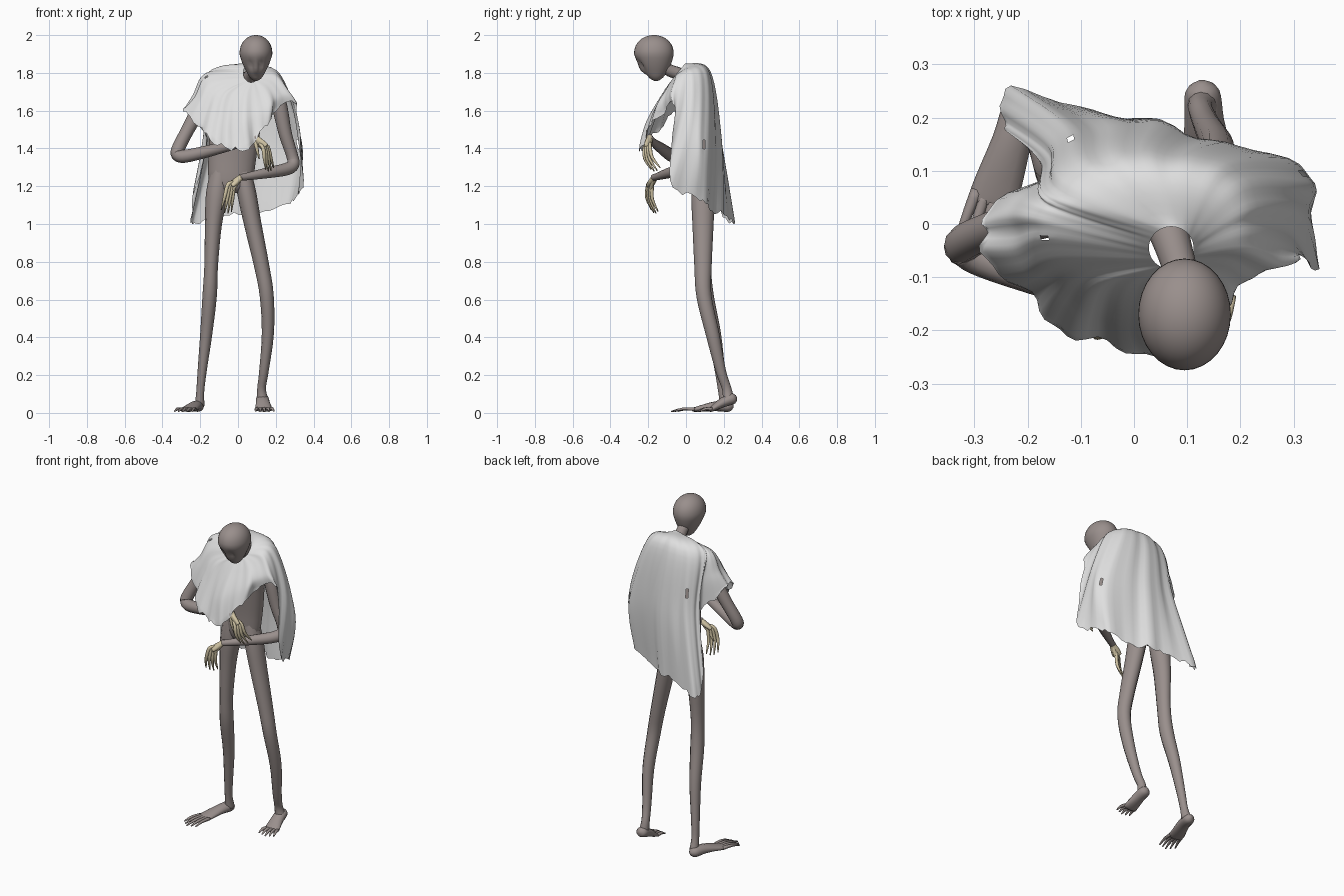
import bpy, bmesh, math, random
from mathutils import Vector
random.seed(4)


def material(name, rgb):
    m = bpy.data.materials.new(name)
    m.diffuse_color = (*rgb, 1)
    return m


SKIN = material("grey brown skin", (0.32, 0.275, 0.263))
CLOTH = material("pale cloth", (0.74, 0.74, 0.74))
BONE = material("tan hands", (0.63, 0.55, 0.37))


def finish(name, bm, mat, fix=True):
    if fix:
        bmesh.ops.recalc_face_normals(bm, faces=bm.faces)
    for f in bm.faces:
        f.smooth = True
    me = bpy.data.meshes.new(name)
    bm.to_mesh(me)
    bm.free()
    me.materials.append(mat)
    ob = bpy.data.objects.new(name, me)
    bpy.context.collection.objects.link(ob)
    return ob


def spline(p, sub, closed=False):
    """Catmull-Rom points through a list of vectors of any size."""
    n, out = len(p), []
    get = (lambda i: p[i % n]) if closed else (lambda i: p[min(max(i, 0), n - 1)])
    for i in range(n if closed else n - 1):
        a, b, c, d = (get(i + k) for k in (-1, 0, 1, 2))
        for s in range(sub):
            t = s / sub
            out.append(0.5 * (2 * b + (c - a) * t + (2 * a - 5 * b + 4 * c - d) * t * t
                              + (3 * b - a - 3 * c + d) * t ** 3))
    return out if closed else out + [p[-1]]


def add_tube(bm, sections, ref=(0, 1, 0), sides=12, sub=4):
    """Sections are (x, y, z, half width, half depth)."""
    sec = spline([Vector(s if len(s) == 5 else (*s, s[3])) for s in sections], sub)
    pts = [Vector(s[:3]) for s in sec]
    rings = []
    for i, s in enumerate(sec):
        t = pts[min(i + 1, len(pts) - 1)] - pts[max(i - 1, 0)]
        u = Vector(ref).cross(t).normalized()
        v = t.cross(u).normalized()
        rings.append([bm.verts.new(pts[i] + u * s[3] * math.cos(a) + v * s[4] * math.sin(a))
                      for a in (2 * math.pi * k / sides for k in range(sides))])
    for r, q in zip(rings, rings[1:]):
        for k in range(sides):
            m = (k + 1) % sides
            bm.faces.new((r[k], r[m], q[m], q[k]))
    bm.faces.new(rings[0])
    bm.faces.new(rings[-1])


def tube(name, sections, mat=SKIN, **kw):
    bm = bmesh.new()
    add_tube(bm, sections, **kw)
    return finish(name, bm, mat)


# Torso, neck
tube("torso", [(-0.035, .09, 1.16, .04, .03), (-0.04, .09, 1.21, .11, .058), (-0.03, .09, 1.36, .127, .07),
               (-0.01, .07, 1.55, .135, .07), (.01, .05, 1.68, .14, .065), (.03, .04, 1.77, .07, .045),
               (.03, .035, 1.80, .02, .02)], sides=20)
tube("neck", [(.04, .06, 1.73, .05), (.07, -.03, 1.79, .036), (.09, -.10, 1.82, .032), (.095, -.15, 1.87, .035)],
     ref=(0, 0, 1))

# Legs
tube("left_leg", [(-.085, .09, 1.33, .045, .05), (-.11, .09, 1.17, .058, .062), (-.13, .09, 1.0, .045, .055),
                  (-.142, .09, .78, .036, .043), (-.15, .105, .62, .038, .042), (-.168, .15, .42, .032, .035),
                  (-.19, .18, .22, .024, .027), (-.2, .195, .11, .021, .024), (-.203, .21, .04, .026, .03)])
tube("right_leg", [(.015, .09, 1.33, .04, .05), (.045, .09, 1.17, .05, .062), (.078, .09, 1.0, .046, .056),
                   (.125, .09, .78, .04, .046), (.152, .095, .62, .037, .04), (.158, .14, .42, .032, .036),
                   (.137, .185, .22, .025, .027), (.125, .215, .13, .023, .025), (.13, .225, .07, .03, .03)])


# Feet with five splayed toes
def foot(name, heel, instep, ball, toe):
    bm = bmesh.new()
    second = Vector(heel).lerp(Vector(instep), .25)
    add_tube(bm, [heel + (.008, .008), (*second, .032, .029), instep + (.037, .026), ball + (.046, .014),
                  (*Vector(ball).lerp(Vector(toe), .15), .04, .009)], ref=(0, 0, 1))
    b, t = Vector(ball), Vector(toe)
    side = (t - b).cross(Vector((0, 0, 1))).normalized()
    for i in range(5):
        o = side * (i - 2)
        tip = t + o * .024 - (t - b) * .09 * abs(i - 2)
        mid = (b + o * .018).lerp(tip, .55) + Vector((0, 0, .008))
        add_tube(bm, [(*(b + o * .017), .012, .01), (*mid, .009, .008), (*tip, .004, .004)],
                 ref=(0, 0, 1), sides=6, sub=3)
    finish(name, bm, SKIN)


foot("left_foot", (-.205, .25, .035), (-.23, .155, .035), (-.262, .055, .019), (-.295, -.078, .007))
foot("right_foot", (.127, .268, .085), (.132, .195, .055), (.137, .135, .02), (.142, .06, .007))

# Arms
tube("left_arm", [(-.12, .03, 1.72, .045), (-.19, .01, 1.63, .042), (-.265, -.01, 1.5, .035),
                  (-.318, -.035, 1.395, .035), (-.315, -.05, 1.362, .034), (-.26, -.075, 1.362, .034),
                  (-.1, -.13, 1.4, .029), (.04, -.175, 1.435, .02), (.1, -.195, 1.46, .018)])
tube("right_arm", [(.17, .02, 1.74, .045), (.215, .005, 1.64, .042), (.25, .01, 1.48, .035),
                   (.287, .02, 1.36, .031), (.292, .01, 1.315, .033), (.255, -.02, 1.29, .033),
                   (.15, -.09, 1.27, .028), (.04, -.155, 1.25, .019), (.01, -.17, 1.247, .018)])


# Thin hanging hands
def hand(name, wrist, knuckle, tip, spread):
    bm = bmesh.new()
    w, k, t, s = map(Vector, (wrist, knuckle, tip, spread))
    add_tube(bm, [(*w, .017, .017), (*w.lerp(k, .6), .026, .015), (*k, .026, .012)], ref=s, sides=10)
    out = Vector((0, -.016, 0))
    for i in range(4):
        a, e = k + s * (i - 1.5) * .6, t + s * (i - 1.5) + Vector((0, 0, .012 * abs(i - 1.5)))
        add_tube(bm, [(*w.lerp(a, .6), .008), (*a, .0105), (*(a.lerp(e, .5) + out), .009), (*e, .003)],
                 ref=(1, .2, 0), sides=7, sub=3)
    e = w.lerp(t, .6) - s * 1.6
    add_tube(bm, [(*w, .012), (*(w.lerp(e, .5) + out * .5), .01), (*e, .003)], ref=(1, .2, 0), sides=7, sub=3)
    finish(name, bm, BONE)


hand("left_hand", (.085, -.19, 1.46), (.145, -.205, 1.405), (.168, -.16, 1.275), (.014, .016, .003))
hand("right_hand", (.015, -.168, 1.247), (-.038, -.19, 1.205), (-.062, -.165, 1.052), (.018, .012, -.003))

# Head: round skull narrowing to a blunt jaw, with sunken eyes and a small nose
bm = bmesh.new()
bmesh.ops.create_uvsphere(bm, u_segments=32, v_segments=24, radius=1)
for v in bm.verts:
    x, y, z = v.co
    low = max(0, -z)
    dent = 0
    if y < 0:
        for sx in (-.36, .36):
            dent += .2 * math.exp(-((x - sx) ** 2 + (z + .4) ** 2) / .025)
        dent -= .1 * math.exp(-(x * x / .01 + (z + .58) ** 2 / .03))
        dent += .08 * math.exp(-(x * x / .06 + (z + .8) ** 2 / .004))
    wide = 1 - .36 * low
    if low > .7:
        wide *= 1 + .5 * (low - .7)
    v.co = (.095 + .087 * x * wide, -.17 + .105 * (y + dent) * (1 - .3 * low) + .012 * low,
            1.9 + (.1 * z ** .9 if z > 0 else -.143 * low))
finish("head", bm, SKIN)

# Ragged cape: hanging lines (shoulder, middle, hem) going round from the front
LINES = [
    (.03, -.12, 1.69, .02, -.20, 1.54, .04, -.24, 1.40),
    (.11, -.12, 1.69, .13, -.17, 1.60, .13, -.20, 1.50),
    (.17, -.08, 1.74, .21, -.11, 1.67, .21, -.11, 1.61),
    (.20, -.04, 1.79, .275, -.06, 1.69, .315, -.06, 1.62),
    (.215, .02, 1.80, .305, .01, 1.56, .335, -.08, 1.235),
    (.19, .09, 1.80, .335, .09, 1.40, .30, .075, 1.13),
    (.10, .12, 1.81, .17, .155, 1.45, .15, .14, 1.07),
    (.00, .125, 1.81, .01, .185, 1.45, -.02, .20, 1.06),
    (-.09, .11, 1.80, -.12, .18, 1.45, -.22, .25, 1.01),
    (-.15, .06, 1.80, -.17, .13, 1.47, -.25, .19, 1.07),
    (-.16, .04, 1.80, -.17, .09, 1.63, -.17, .11, 1.43),
    (-.165, .015, 1.80, -.23, .03, 1.68, -.275, .02, 1.59),
    (-.16, -.03, 1.78, -.225, -.05, 1.67, -.28, -.05, 1.60),
    (-.11, -.09, 1.71, -.16, -.12, 1.61, -.19, -.15, 1.50),
    (-.05, -.11, 1.69, -.08, -.17, 1.54, -.09, -.22, 1.42)]
n = len(LINES)
columns = []
for i, c in enumerate(LINES):
    a = 2 * math.pi * i / n - math.pi / 2
    neck = Vector((.07 + .042 * math.cos(a), -.045 + .04 * math.sin(a), 1.80 + .05 * math.sin(a)))
    columns.append(spline([neck, Vector(c[:3]), Vector(c[3:6]), Vector(c[6:])], 8))
bm = bmesh.new()
rows = []
for j in range(len(columns[0])):
    ring = spline([c[j] for c in columns], 7, closed=True)
    t = j / (len(columns[0]) - 1)
    row = []
    for k, p in enumerate(ring):
        a = 2 * math.pi * k / len(ring)
        out = Vector((p.x - .02, p.y - .03, 0)).normalized()
        p = p + out * t * (.010 * math.sin(11 * a + 2 * t) + .006 * math.sin(23 * a))
        if t == 1:
            p.z += random.uniform(-.018, .012)
        row.append(bm.verts.new(p))
    rows.append(row)
for r, q in zip(rows, rows[1:]):
    for k in range(len(r)):
        m = (k + 1) % len(r)
        bm.faces.new((r[k], q[k], q[m], r[m]))
# Small torn holes
holes = [Vector(h) for h in ((-.17, -.02, 1.77), (-.12, .16, 1.58), (.32, .1, 1.42))]
torn = [min(bm.faces, key=lambda f: (f.calc_center_median() - h).length) for h in holes]
bmesh.ops.delete(bm, geom=torn, context='FACES')
finish("ragged_cape", bm, CLOTH, fix=False)
